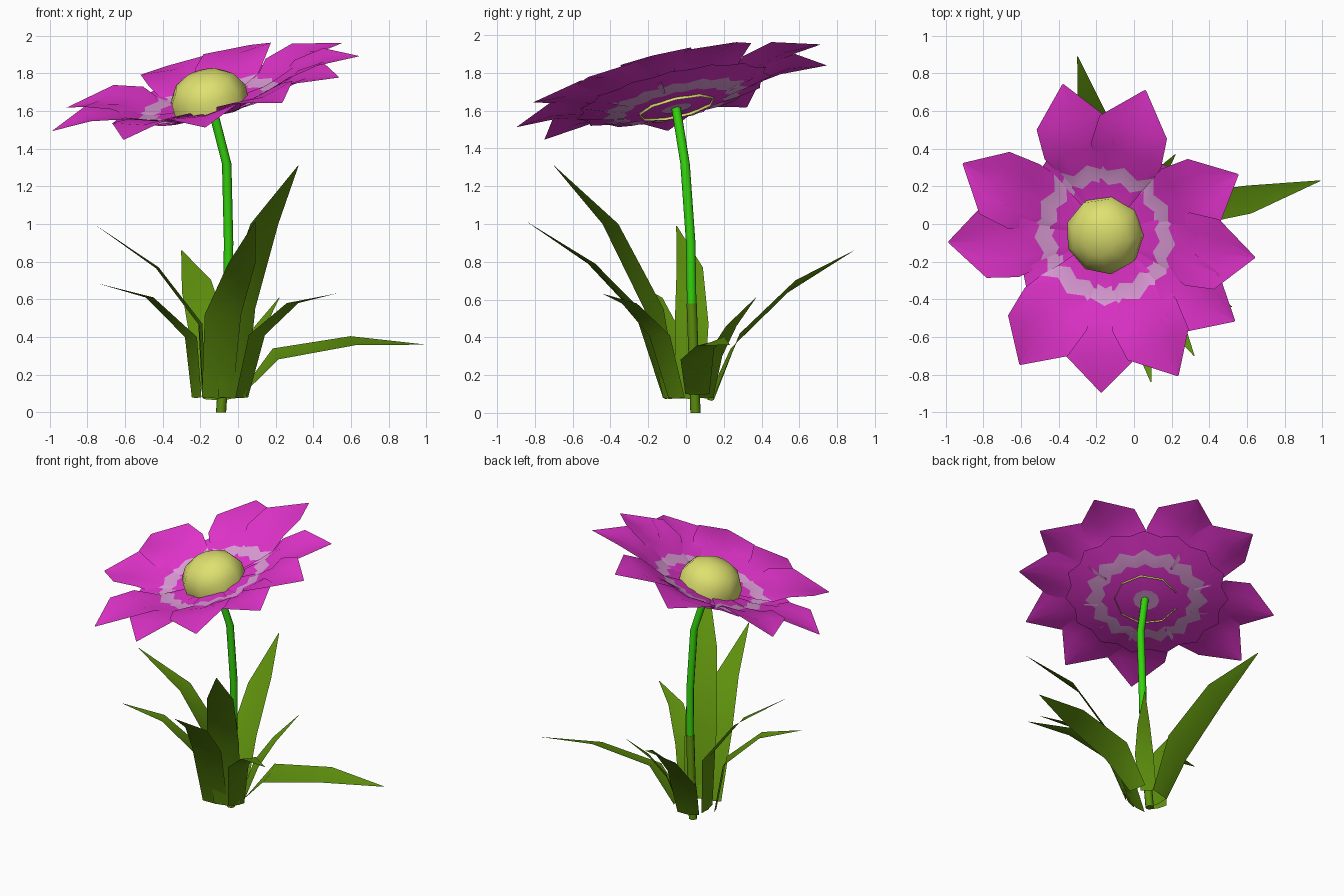
import bpy, bmesh, math
from mathutils import Vector, Matrix

if "Cube" in bpy.data.objects:
    bpy.data.objects.remove(bpy.data.objects["Cube"])


def mat(name, rgb):
    m = bpy.data.materials.new(name)
    m.diffuse_color = (*rgb, 1)
    m.use_nodes = True
    m.node_tree.nodes["Principled BSDF"].inputs["Base Color"].default_value = m.diffuse_color
    return m


MAGENTA = mat("magenta petal", (0.77, 0.034, 0.61))
PALE = mat("pale pink band", (0.74, 0.34, 0.70))
YELLOW = mat("pale yellow", (0.73, 0.75, 0.16))
LEAF = mat("leaf green", (0.11, 0.275, 0.004))
STEM = mat("bright green", (0.035, 0.66, 0.004))


def make(name, bm, mats, angle):
    """Mesh object, faces turned up if it is an open sheet, smooth by angle."""
    me = bpy.data.meshes.new(name)
    bm.to_mesh(me)
    bm.free()
    for m in mats:
        me.materials.append(m)
    ob = bpy.data.objects.new(name, me)
    bpy.context.collection.objects.link(ob)
    bpy.ops.object.select_all(action='DESELECT')
    bpy.context.view_layer.objects.active = ob
    ob.select_set(True)
    bpy.ops.object.shade_smooth_by_angle(angle=math.radians(angle))


def face_up(bm):
    bmesh.ops.remove_doubles(bm, verts=bm.verts, dist=.0005)
    bmesh.ops.recalc_face_normals(bm, faces=bm.faces)
    if sum(f.normal.z for f in bm.faces) < 0:
        bmesh.ops.reverse_faces(bm, faces=bm.faces)


def skin(bm, rows):
    """Bridge rows of points with quads; returns faces per row gap."""
    vs = [[bm.verts.new(p) for p in row] for row in rows]
    return [[bm.faces.new((a[i], b[i], b[i + 1], a[i + 1])) for i in range(len(a) - 1)]
            for a, b in zip(vs, vs[1:])]


def polar(r, i, n, h):
    a = 2 * math.pi * i / n
    return (r * math.cos(a), r * math.sin(a), h)


# Stem: lower part leaf green, upper part bright green
def tube(name, pts, r, m, sides=8):
    bm = bmesh.new()
    rings = [[bm.verts.new(Vector(p) + Vector(polar(r, i, sides, 0))) for i in range(sides)]
             for p in pts]
    for a, b in zip(rings, rings[1:]):
        for i in range(sides):
            j = (i + 1) % sides
            bm.faces.new((a[i], a[j], b[j], b[i]))
    bm.faces.new(rings[0][::-1])
    bm.faces.new(rings[-1])
    make(name, bm, [m], 50)


tube("lower_stem", [(-.09, .05, 0), (-.07, .04, .3), (-.055, .03, .58)], .027, LEAF)
tube("upper_stem", [(-.055, .03, .58), (-.05, .025, .9), (-.06, -.005, 1.32),
                    (-.14, -.055, 1.63)], .025, STEM)

# Leaves: base, two bends and a pointed tip; widths; sideways tilt
LEAVES = [
    [(.02, .06, .10), (.20, .06, .31), (.61, .13, .38), (.99, .23, .36)],
    [(-.03, -.08, .08), (.00, -.17, .55), (.14, -.40, 1.0), (.32, -.70, 1.31)],
    [(-.11, -.10, .08), (-.08, -.24, .52), (.02, -.50, .79), (.09, -.84, 1.01)],
    [(-.18, .02, .08), (-.20, .03, .47), (-.43, .02, .77), (-.75, -.05, .99)],
    [(-.22, -.02, .08), (-.25, -.08, .40), (-.47, -.17, .61), (-.73, -.26, .68)],
    [(-.11, .13, .07), (-.15, .26, .38), (-.22, .56, .67), (-.30, .89, .86)],
    [(-.03, .11, .08), (.04, .15, .30), (.12, .24, .46), (.22, .37, .61)],
    [(.02, -.05, .08), (.10, -.14, .41), (.29, -.30, .58), (.52, -.44, .63)],
]
WIDTHS = [(.13, .18, .15), (.17, .21, .17), (.17, .20, .15), (.15, .18, .14),
          (.12, .15, .10), (.15, .20, .16), (.10, .12, .08), (.11, .14, .10)]
TILTS = [.32, 0, 0, 0, 0, -.4, 0, 0]
for n, (path, widths, tilt) in enumerate(zip(LEAVES, WIDTHS, TILTS)):
    pts = [Vector(p) for p in path]
    out = pts[-1] - pts[0]
    side = Vector((-out.y, out.x, 0)).normalized()
    fwd = Vector((out.x, out.y, 0)).normalized()
    rows = []
    for k, (p, w) in enumerate(zip(pts, (*widths, .004))):
        s = side + Vector((0, 0, tilt if k else 0))
        keel = (fwd - Vector((0, 0, 1))) * w * .04
        rows.append([p + s * w / 2, p + keel, p - s * w / 2])
    bm = bmesh.new()
    skin(bm, rows)
    face_up(bm)
    make(f"leaf_{n + 1}", bm, [LEAF], 70)

# Flower head frame, tilted toward the front left
normal = Vector((-.25, -.23, 1)).normalized()
FRAME = (Matrix.Translation((-.145, -.05, 1.62))
         @ Vector((0, 0, 1)).rotation_difference(normal).to_matrix().to_4x4())

# Petals: radius, half width, rise, zigzag; pale between the zigzag rows
PROFILE = [(.03, .012, -.004, 0), (.09, .04, -.002, 0), (.28, .125, .016, .017),
           (.365, .17, .038, .022), (.48, .20, .072, 0), (.65, .192, .105, 0),
           (.855, .004, .09, 0)]
TIPS = [(-.38, .74), (.06, .71), (.55, .26), (.64, -.18), (.53, -.52), (.23, -.81),
        (-.18, -.90), (-.61, -.75), (-.99, -.10), (-.91, .32)]
for n, (tx, ty) in enumerate(TIPS):
    # aim at the tip seen from above
    tip = FRAME.inverted() @ Vector((tx, ty, 1.73 + .25 * (tx + .16) + .22 * (ty + .05)))
    ang = math.atan2(tip.y, tip.x)
    stretch = math.hypot(tip.x, tip.y) / .855
    lift = .008 * (n % 2)
    rows = [[(r * (stretch if r > .4 else 1) + z * (-1) ** c, s * w,
              h + lift + .14 * w * abs(s) * (r > .4))
             for c, s in enumerate((1, .5, 0, -.5, -1))] for r, w, h, z in PROFILE]
    bm = bmesh.new()
    gaps = skin(bm, rows)
    for i in (0, 2):
        for f in gaps[i]:
            f.material_index = 1
    face_up(bm)
    bm.transform(FRAME @ Matrix.Rotation(ang, 4, 'Z'))
    make(f"petal_{n + 1}", bm, [MAGENTA, PALE], 30)

# Inner petal layer that closes the gaps between the outer petals
bm = bmesh.new()
N = 30
RINGS = [(.07, -.008, 0), (.28, .008, .015), (.375, .03, .025), (.51, .066, .02)]
gaps = skin(bm, [[polar(r + z * (-1) ** i, i, N, h) for i in range(N + 1)]
                 for r, h, z in RINGS])
for f in gaps[1]:
    f.material_index = 1
face_up(bm)
bm.transform(FRAME)
make("inner_petal_layer", bm, [MAGENTA, PALE], 30)

# Pale disc under the middle, around the top of the stem
bm = bmesh.new()
skin(bm, [[polar(r, i, 10, -.009) for i in range(11)] for r in (0, .085)])
face_up(bm)
bm.transform(FRAME)
make("stem_disc", bm, [PALE], 30)

# Domed flower centre
bm = bmesh.new()
S = 9
DOME = [(.205, -.012), (.208, .075), (.16, .15), (.085, .192), (0, .2)]
skin(bm, [[polar(r, i, S, h) for i in range(S + 1)] for r, h in DOME])
face_up(bm)
bm.transform(FRAME)
make("flower_centre", bm, [YELLOW], 60)
